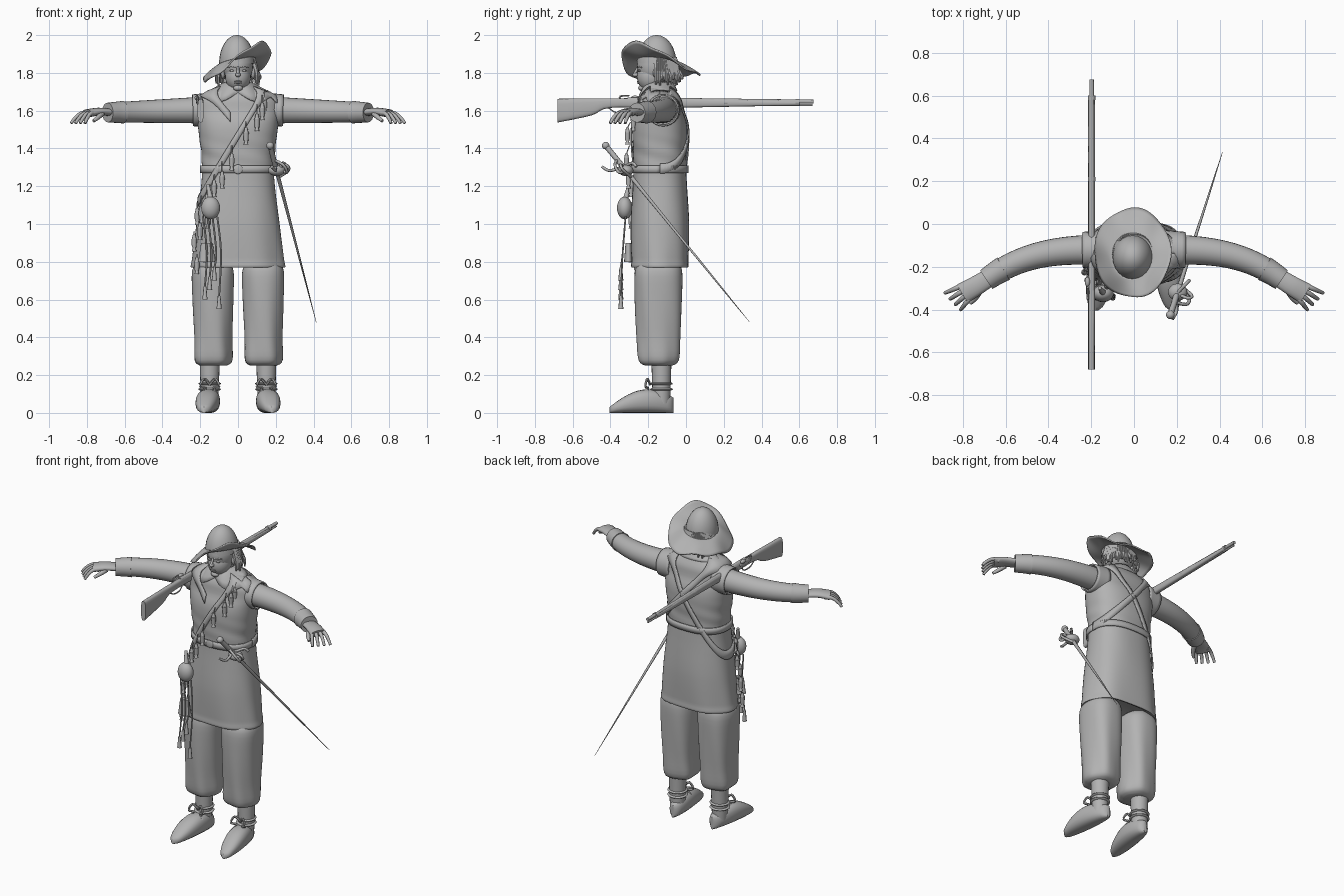
import bpy, bmesh, math, random
from mathutils import Vector

random.seed(4)
old = bpy.data.objects.get("Cube")
if old:
    bpy.data.objects.remove(old)

grey = bpy.data.materials.new("plain_grey")
grey.use_nodes = True
tone = (.45, .45, .45, 1)
grey.diffuse_color = tone
grey.node_tree.nodes["Principled BSDF"].inputs["Base Color"].default_value = tone
SIDES = ((1, "left"), (-1, "right"))
BODY_Y = -.138
SQUARE = 2.4


def steps(count):
    return [i / count for i in range(count + 1)]


def smooth(rows, parts=4):
    """Catmull-Rom resampling of rows of numbers."""
    out = []
    for i in range(len(rows) - 1):
        before, start = rows[max(i - 1, 0)], rows[i]
        end, after = rows[i + 1], rows[min(i + 2, len(rows) - 1)]
        for t in steps(parts)[:-1]:
            out.append(tuple(q + t / 2 * (r - p + t * (2 * p - 5 * q + 4 * r - s + t * (3 * (q - r) + s - p)))
                             for p, q, r, s in zip(before, start, end, after)))
    return out + [tuple(rows[-1])]


def grid(name, rows, thickness=0, caps=False, closed=True):
    """Smooth-shaded skin over rows of points."""
    n, last = len(rows[0]), len(rows) - 1
    mesh = bpy.data.meshes.new(name)
    bm = bmesh.new()
    verts = [[bm.verts.new(point) for point in row] for row in rows]
    for i in range(last):
        for j in range(n if closed else n - 1):
            k = (j + 1) % n
            bm.faces.new((verts[i][j], verts[i][k], verts[i + 1][k], verts[i + 1][j]))
    if caps:
        bm.faces.new(verts[0])
        bm.faces.new(verts[last])
    bmesh.ops.recalc_face_normals(bm, faces=bm.faces)
    bm.to_mesh(mesh)
    bm.free()
    mesh.shade_smooth()
    mesh.set_sharp_from_angle(angle=math.radians(50))
    mesh.materials.append(grey)
    ob = bpy.data.objects.new(name, mesh)
    bpy.context.collection.objects.link(ob)
    if thickness:
        solid = ob.modifiers.new("thickness", "SOLIDIFY")
        solid.thickness, solid.offset = thickness, 0


def squircle(angle, power):
    c, s = math.cos(angle), math.sin(angle)
    return math.copysign(abs(c) ** (2 / power), c), math.copysign(abs(s) ** (2 / power), s)


def loft(name, rings, n=16, power=2, fold=None, thickness=0):
    """Skin rings given as (centre, half axis, half axis)."""
    rows = []
    for centre, u, v in rings:
        row = []
        for j in range(n):
            angle = math.tau * j / n
            x, y = squircle(angle, power)
            swell = 1 + fold(angle, centre.z) if fold else 1
            row.append(centre + (u * x + v * y) * swell)
        rows.append(row)
    grid(name, rows, thickness, caps=not thickness)


def column(name, x, y, rows, fold):
    """Upright loft from rows of height, half width and half depth."""
    loft(name, [(Vector((x, y, z)), Vector((w, 0, 0)), Vector((0, d, 0)))
                for z, w, d in smooth(rows)], 56, SQUARE, fold)


def tube(name, path, radius, end=None, n=8, flat=1, side=1, thickness=0):
    """Sweep a circle along a smooth path, tapering to the end radius."""
    end = radius if end is None else end
    points = [Vector((side * x, y, z)) for x, y, z in smooth([tuple(p) for p in path])]
    last = len(points) - 1
    whole = (points[last] - points[0]).normalized()
    up = Vector((0, 0, 1)) if abs(whole.z) < .9 else Vector((0, 1, 0))
    rings = []
    for i, point in enumerate(points):
        along = (points[min(i + 1, last)] - points[max(i - 1, 0)]).normalized()
        across = along.cross(up).normalized()
        size = radius + (end - radius) * i / last
        rings.append((point, across * size, across.cross(along) * size * flat))
    loft(name, rings, n, thickness=thickness)


def ball(name, centre, size, start=.02):
    """Ellipsoid, or only its upper part when start is raised."""
    rings = []
    for t in steps(12):
        angle = math.pi * (start + (.98 - start) * t)
        rings.append((Vector(centre) - Vector((0, 0, size[2] * math.cos(angle))),
                      Vector((size[0] * math.sin(angle), 0, 0)), Vector((0, size[1] * math.sin(angle), 0))))
    loft(name, rings, 24)


# Coat: one smooth profile, also used to lay straps on its surface
COAT = smooth([(.77, .245, .15), (1, .22, .155), (1.28, .19, .14), (1.5, .21, .145),
               (1.6, .22, .12), (1.66, .21, .11), (1.7, .16, .09), (1.73, .08, .07)])


def coat_fold(angle, z):
    skirt = max(0, min(1, (1.15 - z) * 3))
    waist = max(0, 1 - abs(z - 1.36) * 8)
    return .02 * skirt * math.sin(6 * angle + 3 * z) + .015 * waist * math.sin(3 * angle + 60 * z)


def on_coat(angle, z, offset):
    z = max(COAT[0][0], min(COAT[-1][0] - .001, z))
    i = max(i for i, row in enumerate(COAT) if row[0] <= z)
    low, high = COAT[i], COAT[i + 1]
    t = (z - low[0]) / (high[0] - low[0])
    width, depth = [a + (b - a) * t for a, b in zip(low[1:], high[1:])]
    x, y = squircle(angle, SQUARE)
    return Vector(((width + offset) * x, BODY_Y + (depth + offset) * y, z))


column("coat", 0, BODY_Y, [(.8, .2, .1)] + COAT, coat_fold)


def strap_point(angle, height, slope, offset=.007):
    z = height
    for _ in range(25):
        z = (z + height + slope * on_coat(angle, z, offset).x) / 2
    return on_coat(angle, z, offset)


def strap(name, height, slope, half, turn=1):
    rows = []
    for t in steps(72):
        angle = math.tau * turn * t
        z = strap_point(angle, height, slope).z
        rows.append([on_coat(angle, z + half * edge, .007) for edge in (-1, 0, 1)])
    grid(name, rows, .008, closed=False)


SLING = (1.47, 1.65)
strap("waist_belt", 1.29, 0, .02)
strap("bandolier", *SLING, .028)
strap("sword_baldric", 1.52, -1.15, .026, .73)
ball("belt_buckle", on_coat(-math.pi / 2, 1.29, .01), (.025, .006, .025))

# Collar, spread over the shoulders, with two points and a notch in front
rows = []
for t in steps(4):
    row = []
    for j in range(40):
        angle = math.tau * j / 40
        c, s = math.cos(angle), math.sin(angle)
        front = max(0, -s)
        point = front * abs(c) * .1
        row.append(Vector((c * (.065 + .085 * t), BODY_Y + s * (.065 + (.025 + point) * t),
                           1.75 - .045 * t - t * t * (front * .01 + point))))
    rows.append(row)
grid("collar", rows, .008)


def arm(t):
    return .12 + .57 * t, -.12 - .14 * t ** 3, 1.605 - .015 * t


def breeches_fold(angle, z):
    return .08 * math.sin(5 * angle + 5 * z) * max(0, .8 - z)


for side, label in SIDES:
    # Breeches, stockings and shoes
    column(label + "_breeches", side * .133, -.145,
           [(.25, .07, .07), (.28, .1, .105), (.4, .1, .115), (.6, .108, .125), (.75, .11, .125), (.8, .08, .1)],
           breeches_fold)
    tube(label + "_stocking", [(.15, -.13, .05), (.15, -.13, .3)], .045, .055, 20, side=side)
    rings = []
    for t in steps(20):
        y, height = -.405 + .34 * t, .125 * math.sin(math.pi * (.08 + .7 * t))
        width = .012 + .05 * math.sin(math.pi * t) ** .5
        rings.append((Vector((side * (.18 - .04 * t), y, height / 2)),
                      Vector((width, 0, 0)), Vector((0, 0, height / 2))))
    loft(label + "_shoe", rings, 20, SQUARE)
    for z in (.125, .155):
        ball(label + "_ankle_tie", (side * .15, -.13, z), (.06, .06, .012))
    for way in (-1, 1):
        tube(label + "_shoe_bow", [(.15 + way * out, -.19 - out / 2, z) for out, z in
                                   ((0, .15), (.03, .18), (.05, .14), (.02, .13), (.04, .1))], .007, n=6, side=side)

    # Sleeves, cuffs and shoulder wings
    tube(label + "_sleeve", [arm(t) for t in steps(8)], .073, .052, 24, side=side)
    tube(label + "_cuff", [arm(t) for t in (.86, .92, 1)], .06, .052, 24, side=side)
    tube(label + "_shoulder_wing", [arm(.05), arm(.21)], .087, .08, 24, side=side, thickness=.008)

    # Hand with spread, drooping fingers
    tube(label + "_palm", [arm(.97), (.74, -.29, 1.595), (.8, -.325, 1.585)], .042, .05, 16, .45, side)
    for i in range(4):
        angle, reach = -.4 - .17 * i, .078 - .004 * i
        x, y = .812 - .014 * i, -.292 - .019 * i
        tube(label + "_finger", [(x + reach * t * math.cos(angle), y + reach * t * math.sin(angle),
                                  1.588 - .055 * t * t) for t in (-.3, 0, .4, .8, 1)], .014, .008, side=side)
    tube(label + "_thumb", [(.72, -.31, 1.585), (.74, -.345, 1.565), (.765, -.37, 1.545)], .016, .009, side=side)

    # Paired features of the face
    ball(label + "_eye", (side * .032, -.247, 1.812), (.012, .008, .006))
    tube(label + "_brow", [(.012, -.256, 1.828), (.035, -.251, 1.833), (.055, -.235, 1.828)], .004, n=6, side=side)
    ball(label + "_ear", (side * .08, -.155, 1.8), (.012, .02, .03))

# Neck, head and hair
tube("neck", [(0, BODY_Y, 1.66), (0, BODY_Y, 1.8)], .055, n=24)
ball("skull", (0, -.16, 1.84), (.08, .1, .11))
ball("jaw", (0, -.185, 1.78), (.068, .075, .08))
ball("chin", (0, -.235, 1.72), (.025, .018, .016))
tube("nose_bridge", [(0, -.252, 1.835), (0, -.272, 1.795)], .006, .009)
ball("nose_tip", (0, -.267, 1.79), (.014, .016, .012))
for z in (1.747, 1.755):
    ball("lip", (0, -.252, z), (.019, .008, .005))
ball("hair_cap", (0, -.13, 1.83), (.088, .088, .09))
for t in steps(33):
    angle = math.radians(-12 + 200 * t)
    c, s = math.cos(angle), math.sin(angle)
    low, flare = random.uniform(1.73, 1.77), random.uniform(.1, .12)
    tube("hair_lock", [(c * out, BODY_Y + s * out, z) for out, z in
                       ((.075, 1.88), (.095, 1.82), (flare, 1.78), (flare, low))], .017, .005, 6)

# Hat: domed crown and a wavy brim turned up at the front left
ball("hat_crown", (-.006, -.155, 1.85), (.094, .104, .15), .5)
rows = []
for t in steps(8):
    row = []
    for j in range(64):
        angle = math.tau * j / 64
        c, s = math.cos(angle), math.sin(angle)
        base = 1.865 + .02 * c - .01 * s
        rim = 1.837 + .075 * c - .045 * s - .04 * math.sin(2 * angle) + .006 * math.sin(7 * angle)
        wave = 1 + .02 * math.sin(5 * angle + 1) * t
        row.append(Vector((c * (.088 + .09 * t) * wave - .006, s * (.098 + .11 * t) * wave - .155 + .02 * t,
                           base + (rim - base) * t ** 1.4)))
    rows.append(row)
grid("hat_brim", rows, .008)

# Musket lying over the right shoulder
GUN_X = -.198
STOCK = [(-.68, 1.6, .063), (-.5, 1.62, .045), (-.4, 1.64, .025), (-.1, 1.64, .025), (.6, 1.64, .012)]
loft("musket_stock", [(Vector((GUN_X, y, z)), Vector((.016, 0, 0)), Vector((0, 0, half)))
                      for y, z, half in smooth(STOCK)], 16, 3)
tube("musket_barrel", [(GUN_X, -.31, 1.657), (GUN_X, .675, 1.648)], .014, .01, 12)
tube("ramrod", [(GUN_X, 0, 1.63), (GUN_X, .67, 1.63)], .006)
for y in (.2, .58):
    tube("barrel_band", [(GUN_X, y, 1.644), (GUN_X, y + .02, 1.644)], .018, n=12)
ball("musket_lock", (GUN_X - .016, -.3, 1.65), (.008, .06, .018))
ball("priming_pan", (GUN_X - .02, -.27, 1.668), (.012, .022, .012))
tube("lock_hammer", [(GUN_X - .018, y, z) for y, z in ((-.34, 1.65), (-.35, 1.675), (-.3, 1.68))], .007, .004, 6)
tube("trigger_guard", [(GUN_X, y, z) for y, z in
                       ((-.41, 1.615), (-.37, 1.59), (-.31, 1.59), (-.28, 1.62))], .004, n=6)

# Sword hung at the left hip
pommel, tip = Vector((.17, -.425, 1.415)), Vector((.414, .337, .48))


def on_sword(t, x=0, y=0, z=0):
    return pommel.lerp(tip, t) + Vector((x, y, z))


ball("sword_pommel", pommel, (.02, .02, .02))
tube("sword_grip", [pommel, on_sword(.13)], .014, n=10)
tube("sword_blade", [on_sword(.12), tip], .012, .001)
ball("sword_shell", on_sword(.14), (.045, .04, .03))
tube("sword_crossguard", [on_sword(.12, -.02, -.11), on_sword(.12, 0, -.07, -.02), on_sword(.12),
                          on_sword(.12, .04, .05, .02), on_sword(.12, .06, .07)], .008)
tube("sword_knuckle_bow", [on_sword(.08), on_sword(.09, .05, -.02, -.02), on_sword(.12, .06, -.02, -.03),
                           on_sword(.14, .03)], .008)
tube("sword_side_ring", [on_sword(.13), on_sword(.13, .05, -.02, .02), on_sword(.16, .06, -.03, .02),
                         on_sword(.18)], .008)


# Powder charges hanging on cords from the bandolier and at the right hip
def charge(anchor, drop):
    def below(depth):
        return anchor - Vector((0, .016, drop + depth))
    tube("charge_cord", [anchor, below(0)], .003, n=6)
    tube("charge_cap", [below(0), below(.025)], .007, .013)
    tube("charge_body", [below(.025), below(.07)], .015, .012, 10)
    tube("charge_foot", [below(.07), below(.09)], .007, .013)


for i in range(10):
    charge(strap_point(math.radians(-42 - 13.5 * i), *SLING, .018), .03 + .012 * (i % 3))
for i in range(5):
    charge(on_coat(math.radians(-130 - 15 * (i % 3)), 1.08 - .06 * i, .02), .015)

# Flask, pouch and tassels at the right hip
ball("powder_flask", (-.145, -.325, 1.085), (.05, .04, .06))
tube("flask_neck", [(-.145, -.32, 1.13), (-.16, -.3, 1.21)], .016, .008, 10)
tube("bullet_pouch", [(-.165, -.305, .9), (-.165, -.305, .8)], .03, .046, 16, .5)
for i in range(4):
    x, end = -.1 - .025 * i, .62 + .05 * (i * 3 % 4)
    tube("hanging_cord", [(x - .01, -.32, 1.04), (x + .01, -.335, .85), (x, -.345, end)], .005, n=6)
    tube("cord_tassel", [(x, -.345, end), (x, -.345, end - .07)], .007, .014)
